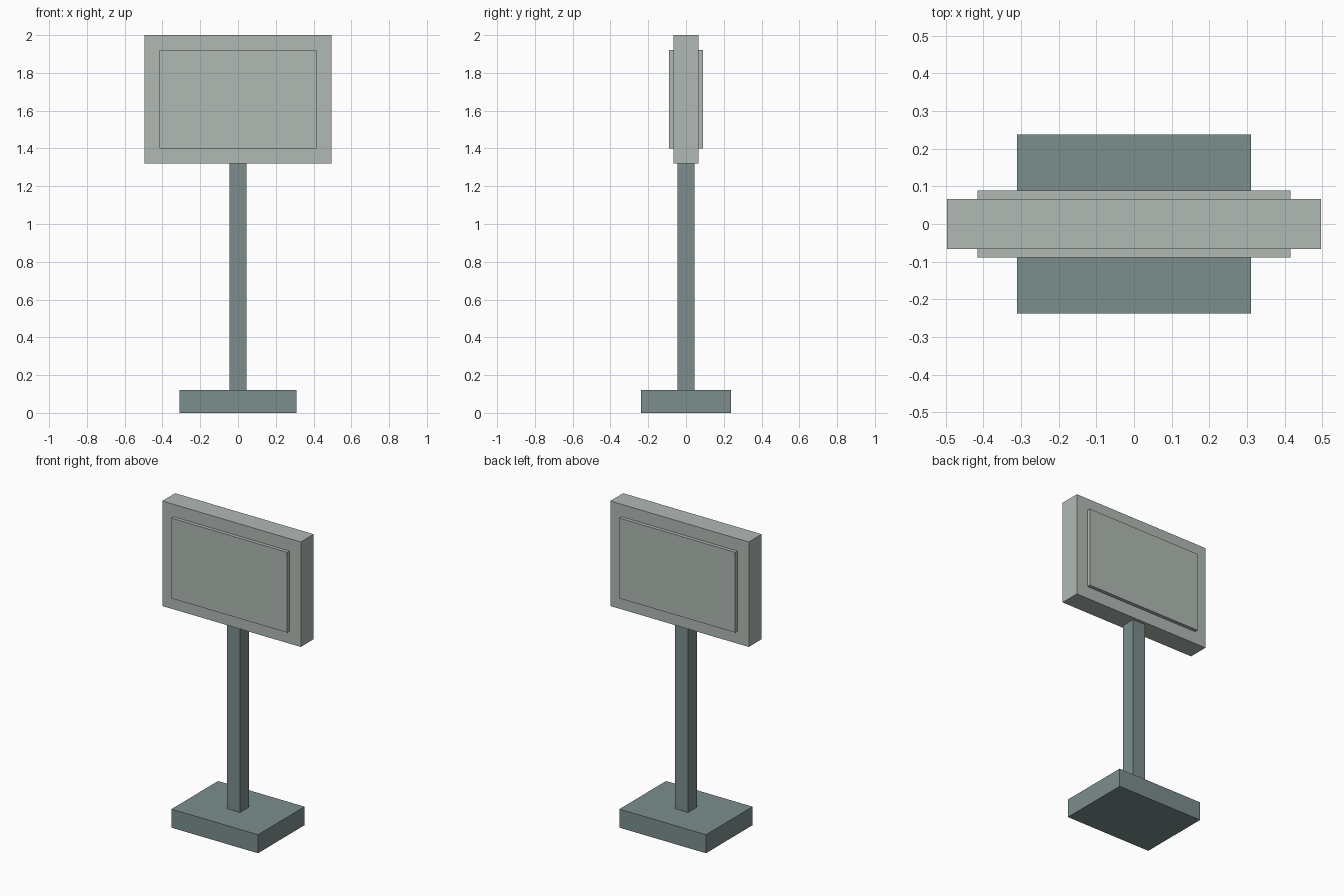
import bpy

cube = bpy.data.objects.get("Cube")
if cube:
    bpy.data.objects.remove(cube, do_unlink=True)


def linear(c):
    c /= 255
    return c / 12.92 if c <= 0.04045 else ((c + 0.055) / 1.055) ** 2.4


def material(name, rgb):
    mat = bpy.data.materials.new(name)
    mat.use_nodes = True
    color = (*[linear(c) for c in rgb], 1)
    mat.diffuse_color = color
    mat.node_tree.nodes["Principled BSDF"].inputs["Base Color"].default_value = color
    return mat


def box(name, width, depth, bottom, top, mat, y=0):
    bpy.ops.mesh.primitive_cube_add(size=1, location=(0, y, (bottom + top) / 2))
    obj = bpy.context.object
    obj.name = obj.data.name = name
    obj.scale = (width, depth, top - bottom)
    bpy.ops.object.transform_apply(location=False, rotation=False, scale=True)
    obj.data.materials.append(mat)
    return obj


slate = material("slate_grey", (124, 141, 141))
pale = material("pale_grey_green", (177, 186, 180))

# Stand: base slab and square post
box("base", 0.62, 0.476, 0, 0.12, slate)
box("post", 0.092, 0.092, 0.12, 1.32, slate)

# Sign board with a raised plate on each face
box("sign_board", 0.992, 0.132, 1.32, 2.0, pale)
for side, name in ((-1, "front_plate"), (1, "back_plate")):
    box(name, 0.83, 0.023, 1.40, 1.92, pale, y=side * 0.0775)
